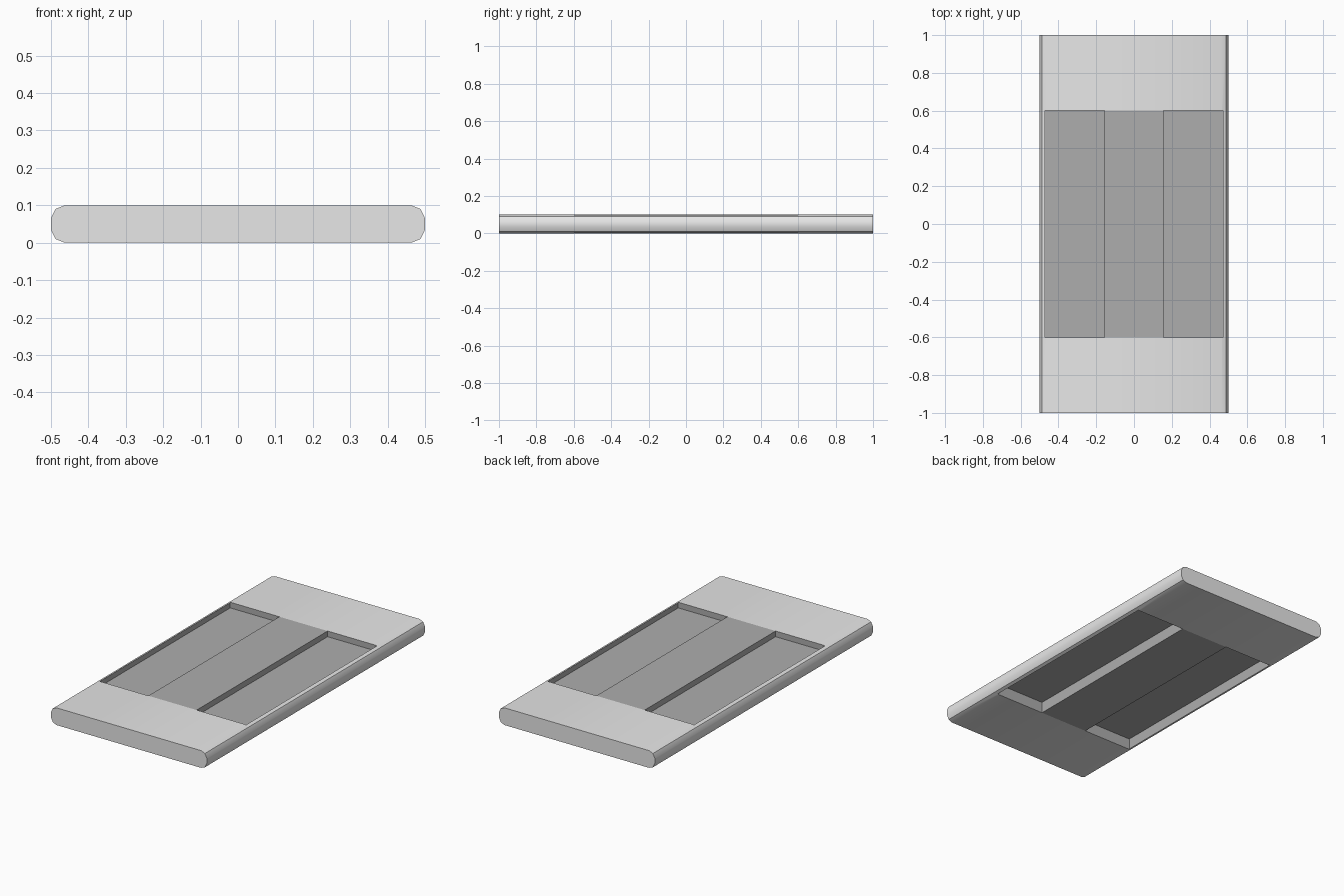
import bpy
import bmesh
from mathutils import Vector

if "Cube" in bpy.data.objects:
    bpy.data.objects.remove(bpy.data.objects["Cube"])

HALF_LEN, HEIGHT = 1.0, 0.1
OPEN_X, OPEN_Y = 0.47, 0.6      # half size of the opening
RIB_X = 0.155                   # half width of the centre panel
FLOOR_LOW, FLOOR_HIGH = 0.065, 0.067


def make_material(name, grey):
    mat = bpy.data.materials.new(name)
    mat.use_nodes = True
    colour = (grey, grey, grey, 1)
    mat.diffuse_color = colour
    mat.node_tree.nodes["Principled BSDF"].inputs["Base Color"].default_value = colour
    return mat


light = make_material("light grey", 0.8)
dark = make_material("dark grey", 0.42)


def add_object(name, bm, *mats):
    bmesh.ops.recalc_face_normals(bm, faces=bm.faces)
    mesh = bpy.data.meshes.new(name)
    bm.to_mesh(mesh)
    bm.free()
    obj = bpy.data.objects.new(name, mesh)
    bpy.context.collection.objects.link(obj)
    for mat in mats:
        mesh.materials.append(mat)
    return obj


def add_box(name, low, high, *mats):
    bm = bmesh.new()
    bmesh.ops.create_cube(bm, size=1)
    low, high = Vector(low), Vector(high)
    bmesh.ops.scale(bm, vec=high - low, verts=bm.verts)
    bmesh.ops.translate(bm, vec=(low + high) / 2, verts=bm.verts)
    return add_object(name, bm, *mats)


# Slab: rounded-edge profile extruded along y
corner = [(0.463, HEIGHT), (0.488, 0.09), (0.5, 0.065)]
right_edge = corner + [(x, HEIGHT - z) for x, z in reversed(corner)]
outline = right_edge + [(-x, z) for x, z in reversed(right_edge)]
bm = bmesh.new()
end = bm.faces.new([bm.verts.new((x, -HALF_LEN, z)) for x, z in outline])
extruded = bmesh.ops.extrude_face_region(bm, geom=[end], use_keep_orig=True)
moved = [g for g in extruded["geom"] if isinstance(g, bmesh.types.BMVert)]
bmesh.ops.translate(bm, vec=(0, 2 * HALF_LEN, 0), verts=moved)
slab = add_object("slab", bm, light, dark)

# Opening through the middle of the slab
cutter = add_box("opening_cutter", (-OPEN_X, -OPEN_Y, -0.1), (OPEN_X, OPEN_Y, 0.2), light)
cutter.hide_render = True
cut = slab.modifiers.new("opening", "BOOLEAN")
cut.operation = "DIFFERENCE"
cut.solver = "EXACT"
cut.object = cutter
bpy.ops.object.select_all(action="DESELECT")
slab.select_set(True)
bpy.context.view_layer.objects.active = slab
bpy.ops.object.modifier_apply(modifier=cut.name)
bpy.data.objects.remove(cutter)

# Walls of the opening are dark
for face in slab.data.polygons:
    c = face.center
    inside = abs(c.x) < OPEN_X + 0.005 and abs(c.y) < OPEN_Y + 0.005
    face.material_index = int(inside and abs(face.normal.z) < 0.1)
bpy.ops.object.shade_smooth_by_angle()

# Flush centre panel and the thin recessed floor on each side of it
add_box("centre_panel", (-RIB_X, -OPEN_Y, 0), (RIB_X, OPEN_Y, HEIGHT), dark)
for name, x0, x1 in (("left_floor", RIB_X, OPEN_X), ("right_floor", -OPEN_X, -RIB_X)):
    add_box(name, (x0, -OPEN_Y, FLOOR_LOW), (x1, OPEN_Y, FLOOR_HIGH), dark)
